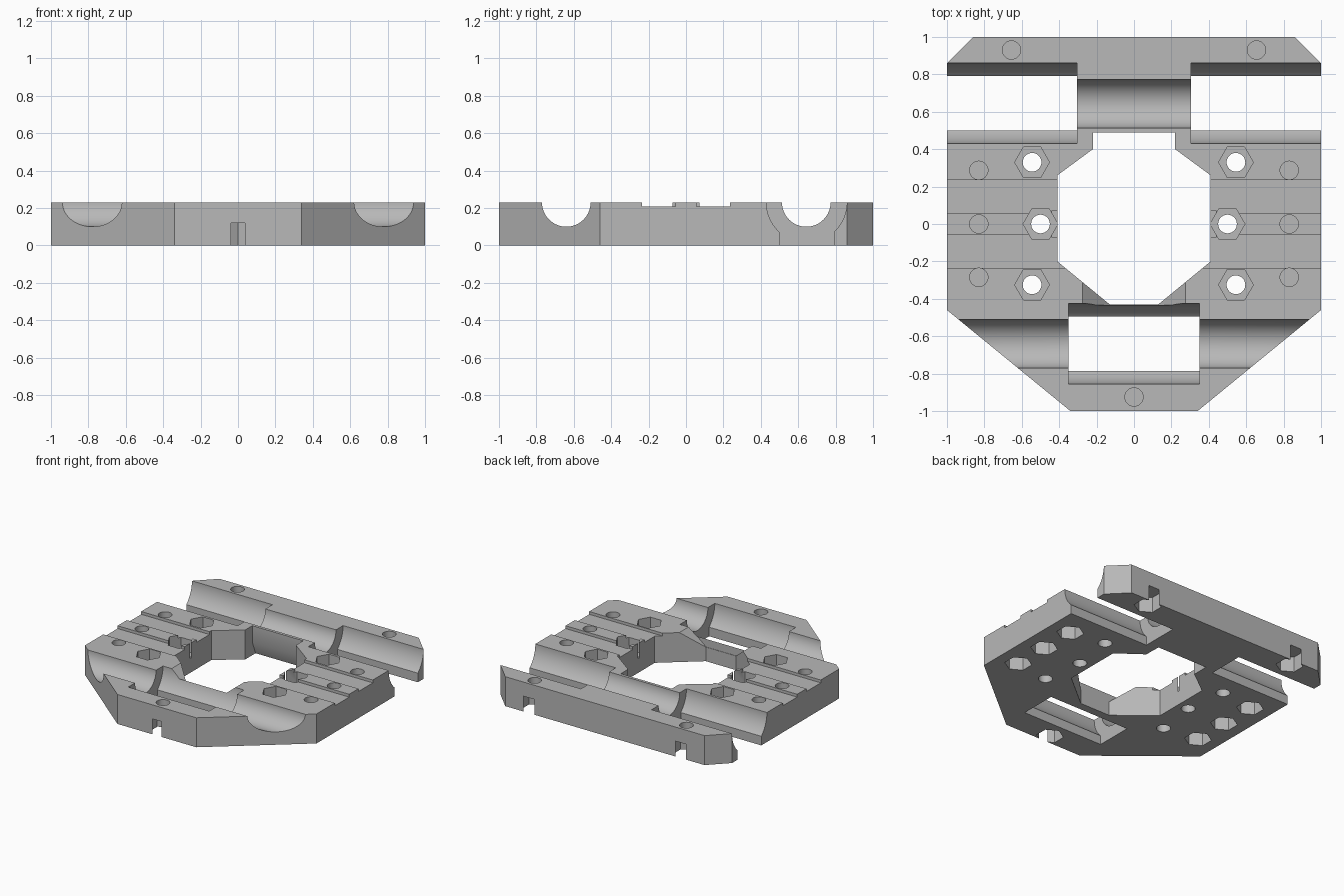
import bpy, bmesh
from math import pi, sin, cos, acos
from mathutils import Vector

default = bpy.data.objects.get("Cube")
if default:
    bpy.data.objects.remove(default, do_unlink=True)

H = 0.23      # plate thickness

grey = bpy.data.materials.new("plain_grey")
grey.use_nodes = True
colour = (0.48, 0.48, 0.48, 1)
grey.diffuse_color = colour
grey.node_tree.nodes["Principled BSDF"].inputs["Base Color"].default_value = colour


def prism(name, points, lo, hi, axis="z"):
    """Extrude a 2D outline along z (points are x, y), x (y, z) or y (x, z)."""
    place = {"z": lambda a, b, t: (a, b, t),
             "x": lambda a, b, t: (t, a, b),
             "y": lambda a, b, t: (a, t, b)}[axis]
    bm = bmesh.new()
    face = bm.faces.new([bm.verts.new(place(a, b, lo)) for a, b in points])
    ext = bmesh.ops.extrude_face_region(bm, geom=[face])
    move = Vector(place(0, 0, hi - lo))
    bmesh.ops.translate(bm, vec=move,
                        verts=[v for v in ext["geom"] if isinstance(v, bmesh.types.BMVert)])
    bmesh.ops.recalc_face_normals(bm, faces=bm.faces)
    mesh = bpy.data.meshes.new(name)
    bm.to_mesh(mesh)
    bm.free()
    mesh.materials.append(grey)
    ob = bpy.data.objects.new(name, mesh)
    bpy.context.collection.objects.link(ob)
    return ob


def ring(x, y, r, n, turn=0.0):
    return [(x + r * cos(turn + 2 * pi * i / n), y + r * sin(turn + 2 * pi * i / n))
            for i in range(n)]


def rect(a0, a1, b0, b1):
    return [(a0, b0), (a1, b0), (a1, b1), (a0, b1)]


def mirrored(half):
    """Close an outline given its +x half, listed from back to front."""
    return half + [(-x, y) for x, y in reversed(half)]


# Carriage plate
plate = prism("carriage_plate",
              mirrored([(0.86, 1), (1, 0.86), (1, -0.46), (0.34, -1)]), 0, H)


def cut(points, lo, hi, axis="z"):
    cutter = prism("cutter", points, lo, hi, axis)
    cutter.hide_render = True
    mod = plate.modifiers.new("cut", "BOOLEAN")
    mod.operation = "DIFFERENCE"
    mod.solver = "EXACT"
    mod.object = cutter
    bpy.context.view_layer.objects.active = plate
    bpy.ops.object.modifier_apply(modifier=mod.name)
    bpy.data.objects.remove(cutter, do_unlink=True)


def trough(y, r, lo, hi, slot=0):
    """Round channel along x; slot is the half width of an opening underneath."""
    n = 20
    a = acos(slot / r) if slot else pi / 2
    right = [(r, 0.3 - H)] + [(r * cos(a * i / n), -r * sin(a * i / n)) for i in range(n + 1)]
    if slot:
        right.append((slot, -0.3))
    left = [(-p, q) for p, q in reversed(right)]
    if not slot:
        left = left[1:]
    cut([(y + p, H + q) for p, q in right + left], lo, hi, "x")


# Rod channels and the wider bearing seats
trough(0.643, 0.13, -0.4, 0.4)
trough(-0.64, 0.13, -1.1, 1.1)
trough(-0.64, 0.215, -0.35, 0.35, 0.145)
for lo, hi in ((-1.1, -0.305), (0.305, 1.1)):
    trough(0.645, 0.215, lo, hi, 0.145)

# Central opening, with a splayed front edge and a relieved back edge
cut(mirrored([(0.22, 0.49), (0.22, 0.40), (0.41, 0.26), (0.41, -0.20), (0.13, -0.43)]),
    -0.1, 0.4)
cut([(0.13, 0.11), (0.299, 0.25), (-0.299, 0.25), (-0.13, 0.11)], -0.433, -0.25, "y")
cut([(0.45, -0.02), (0.538, -0.02), (0.49, 0.10), (0.45, 0.10)], -0.219, 0.219, "x")

# Shallow belt grooves, slightly narrower beside the opening
for side in (-1, 1):
    for s in (-1, 1):
        for x0, x1, inner in ((0.44, 1.1, 0.057), (0.35, 0.45, 0.072)):
            xs = sorted((side * x0, side * x1))
            ys = sorted((s * inner, s * 0.234))
            cut(rect(*xs, *ys), 0.208, 0.3)

# Through bolts with hexagonal pockets on top
for side in (-1, 1):
    for x, y in ((0.545, 0.33), (0.545, -0.325), (0.50, 0)):
        cut(ring(side * x, y, 0.093, 6), 0.11, 0.3)
        cut(ring(side * x, y, 0.05, 32), -0.1, 0.2)

# Blind screw holes on top with nut pockets underneath
screws = [(0, -0.925)]
for side in (-1, 1):
    screws += [(side * 0.655, 0.93)] + [(side * 0.83, y) for y in (0.287, 0, -0.285)]
for x, y in screws:
    cut(ring(x, y, 0.049, 32), 0.128, 0.3)
    cut(ring(x, y, 0.097, 6, pi / 2), -0.1, 0.12)

# Smooth round walls, sharp edges
bpy.ops.object.select_all(action="DESELECT")
plate.select_set(True)
bpy.context.view_layer.objects.active = plate
bpy.ops.object.shade_smooth_by_angle(angle=pi / 6)
